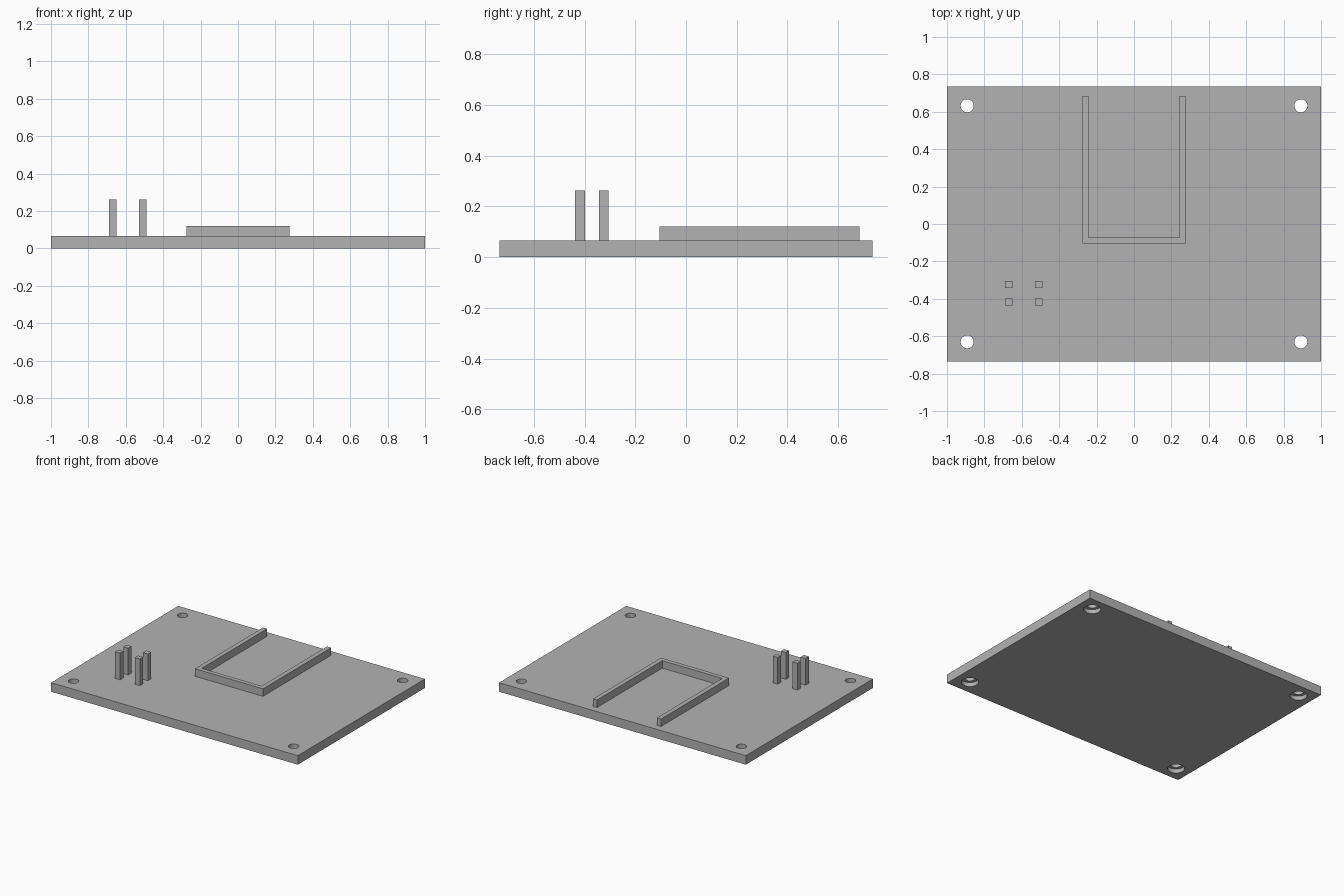
import bpy
import bmesh

if "Cube" in bpy.data.objects:
    bpy.data.objects.remove(bpy.data.objects["Cube"], do_unlink=True)

grey = bpy.data.materials.new("plain_grey")
grey.use_nodes = True
colour = (0.45, 0.45, 0.45, 1)
grey.diffuse_color = colour
grey.node_tree.nodes["Principled BSDF"].inputs["Base Color"].default_value = colour

PLATE_TOP = 0.066


def prism(name, outline, z0, z1):
    """Extrude a flat outline from z0 up to z1."""
    bm = bmesh.new()
    face = bm.faces.new([bm.verts.new((x, y, z0)) for x, y in outline])
    grown = bmesh.ops.extrude_face_region(bm, geom=[face])["geom"]
    top = [v for v in grown if isinstance(v, bmesh.types.BMVert)]
    bmesh.ops.translate(bm, verts=top, vec=(0, 0, z1 - z0))
    bmesh.ops.recalc_face_normals(bm, faces=bm.faces)
    mesh = bpy.data.meshes.new(name)
    bm.to_mesh(mesh)
    bm.free()
    obj = bpy.data.objects.new(name, mesh)
    bpy.context.collection.objects.link(obj)
    mesh.materials.append(grey)
    return obj


def box(name, x, y, half_x, half_y, z0, z1):
    corners = [(x + sx * half_x, y + sy * half_y)
               for sx, sy in ((-1, -1), (1, -1), (1, 1), (-1, 1))]
    return prism(name, corners, z0, z1)


def drill(target, x, y, radius, z0, z1):
    """Cut a round vertical hole and discard the cutter."""
    bpy.ops.mesh.primitive_cylinder_add(
        vertices=32, radius=radius, depth=z1 - z0, location=(x, y, (z0 + z1) / 2))
    cutter = bpy.context.object
    cutter.hide_render = True
    cut = target.modifiers.new("hole", "BOOLEAN")
    cut.operation = "DIFFERENCE"
    cut.solver = "EXACT"
    cut.object = cutter
    bpy.context.view_layer.objects.active = target
    bpy.ops.object.modifier_apply(modifier=cut.name)
    bpy.data.objects.remove(cutter, do_unlink=True)


# Base plate with four screw holes, recessed from below
plate = box("base_plate", 0, 0, 1, 0.736, 0, PLATE_TOP)
for x in (-0.892, 0.892):
    for y in (-0.63, 0.632):
        drill(plate, x, y, 0.035, -0.1, 0.2)
        drill(plate, x, y, 0.057, -0.1, 0.03)

bpy.ops.object.select_all(action="DESELECT")
plate.select_set(True)
bpy.context.view_layer.objects.active = plate
bpy.ops.object.shade_smooth_by_angle()

# U-shaped retaining wall, open towards the back
right_half = [(0, -0.105), (0.276, -0.105), (0.276, 0.684),
              (0.243, 0.684), (0.243, -0.073), (0, -0.073)]
left_half = [(-x, y) for x, y in reversed(right_half) if x > 0]
outline = right_half[1:5] + left_half
prism("retaining_wall", outline, PLATE_TOP, 0.121)

# Four square posts
for side, x in (("right", -0.67), ("left", -0.51)):
    for end, y in (("front", -0.418), ("back", -0.324)):
        box(f"{end}_{side}_post", x, y, 0.02, 0.019, PLATE_TOP, 0.262)
